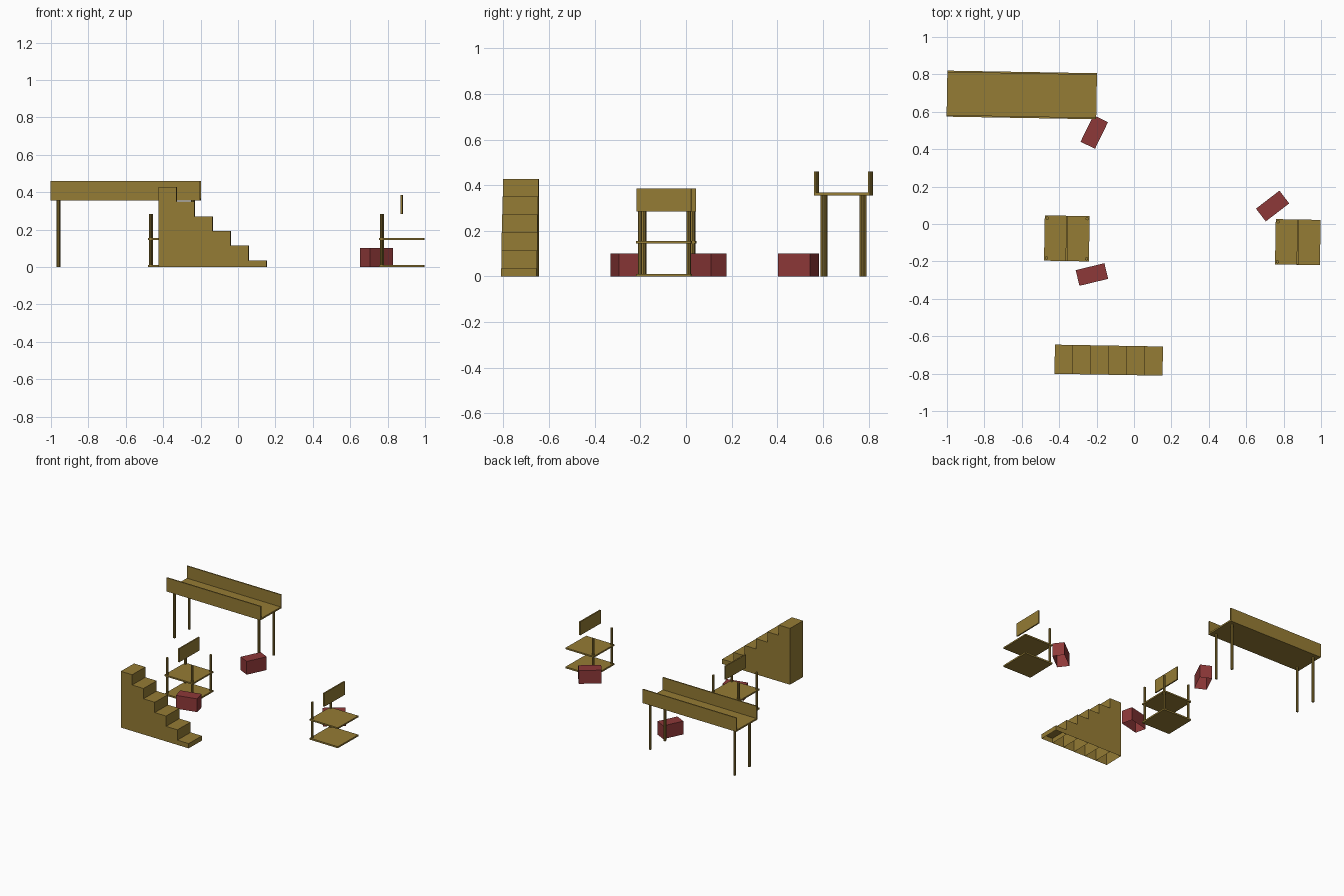
import bpy, bmesh
from math import radians
from mathutils import Matrix, Vector

if "Cube" in bpy.data.objects:
    bpy.data.objects.remove(bpy.data.objects["Cube"])


def material(name, color):
    m = bpy.data.materials.new(name)
    m.diffuse_color = (*color, 1)
    m.use_nodes = True
    m.node_tree.nodes["Principled BSDF"].inputs["Base Color"].default_value = m.diffuse_color
    return m


WOOD = material("wood", (0.30, 0.20, 0.035))
RED = material("red", (0.27, 0.04, 0.04))
TILT = -1.0  # the whole layout sits slightly turned


def add_box(bm, x, y, z, open_bottom=False):
    """Box from (min, max) ranges, optionally without its underside."""
    size = Vector((x[1] - x[0], y[1] - y[0], z[1] - z[0]))
    mid = Vector((x[0] + x[1], y[0] + y[1], z[0] + z[1])) / 2
    mat = Matrix.Translation(mid) @ Matrix.Diagonal((*size, 1))
    verts = bmesh.ops.create_cube(bm, size=1, matrix=mat)["verts"]
    if open_bottom:
        faces = {f for v in verts for f in v.link_faces}
        low = min(faces, key=lambda f: f.calc_center_median().z)
        bmesh.ops.delete(bm, geom=[low], context="FACES")


def add_post(bm, x, y, z0, z1, r=0.009):
    bmesh.ops.create_cone(bm, cap_ends=True, segments=8, radius1=r, radius2=r,
                          depth=z1 - z0,
                          matrix=Matrix.Translation((x, y, (z0 + z1) / 2)))


def make(name, build, center, angle, mat):
    bm = bmesh.new()
    build(bm)
    me = bpy.data.meshes.new(name)
    bm.to_mesh(me)
    bm.free()
    me.materials.append(mat)
    ob = bpy.data.objects.new(name, me)
    ob.location = (*center, 0)
    ob.rotation_euler.z = radians(angle)
    bpy.context.collection.objects.link(ob)


# Raised walkway: deck, two side boards, four legs
W, C = 0.123, (-0.6, 0.69)
make("walkway_deck", lambda bm: add_box(bm, (-.4, .4), (-W, W), (.355, .367)),
     C, TILT, WOOD)
for side, s in (("front", -1), ("back", 1)):
    ys = sorted((s * W, s * (W - .009)))
    make(f"walkway_{side}_board",
         lambda bm: add_box(bm, (-.4, .4), ys, (.367, .46)), C, TILT, WOOD)


def walkway_legs(bm):
    for x in (-.36, .36):
        for y in (-.086, .086):
            add_post(bm, x, y, 0, .355)


make("walkway_legs", walkway_legs, C, TILT, WOOD)

# Shelf stands: two square shelves, corner posts, floating upright panel
H = 0.12
for label, c, post_sides in (("left", (-.359, -.077), (-1, 1)),
                             ("right", (.876, -.097), (-1,))):
    for part, z in (("base", (0, .012)), ("shelf", (.145, .156))):
        make(f"{label}_stand_{part}",
             lambda bm: add_box(bm, (-H, H), (-H - .001, H + .001), z),
             c, TILT, WOOD)

    def posts(bm):
        for sx in post_sides:
            for sy in (-1, 1):
                add_post(bm, sx * .107, sy * .107, .012, .284)

    make(f"{label}_stand_posts", posts, c, TILT, WOOD)
    make(f"{label}_stand_panel",
         lambda bm: add_box(bm, (-.005, .005), (-H, H), (.284, .386)),
         c, TILT, WOOD)

# Staircase: six hollow columns of falling height
STEP = 0.0963


def stairs(bm):
    for i in range(6):
        x = -.289 + i * STEP
        add_box(bm, (x, x + STEP), (-.078, .078), (0, .428 - i * .0784), True)


make("staircase", stairs, (-.135, -.728), TILT, WOOD)

# Red crates, open underneath
for label, c, a in (("back", (-.2125, .492), 64), ("middle", (-.225, -.27), 13.6),
                    ("right", (.741, .096), 37.5)):
    make(f"{label}_crate",
         lambda bm: add_box(bm, (-.079, .079), (-.043, .043), (0, .101), True),
         c, a, RED)
